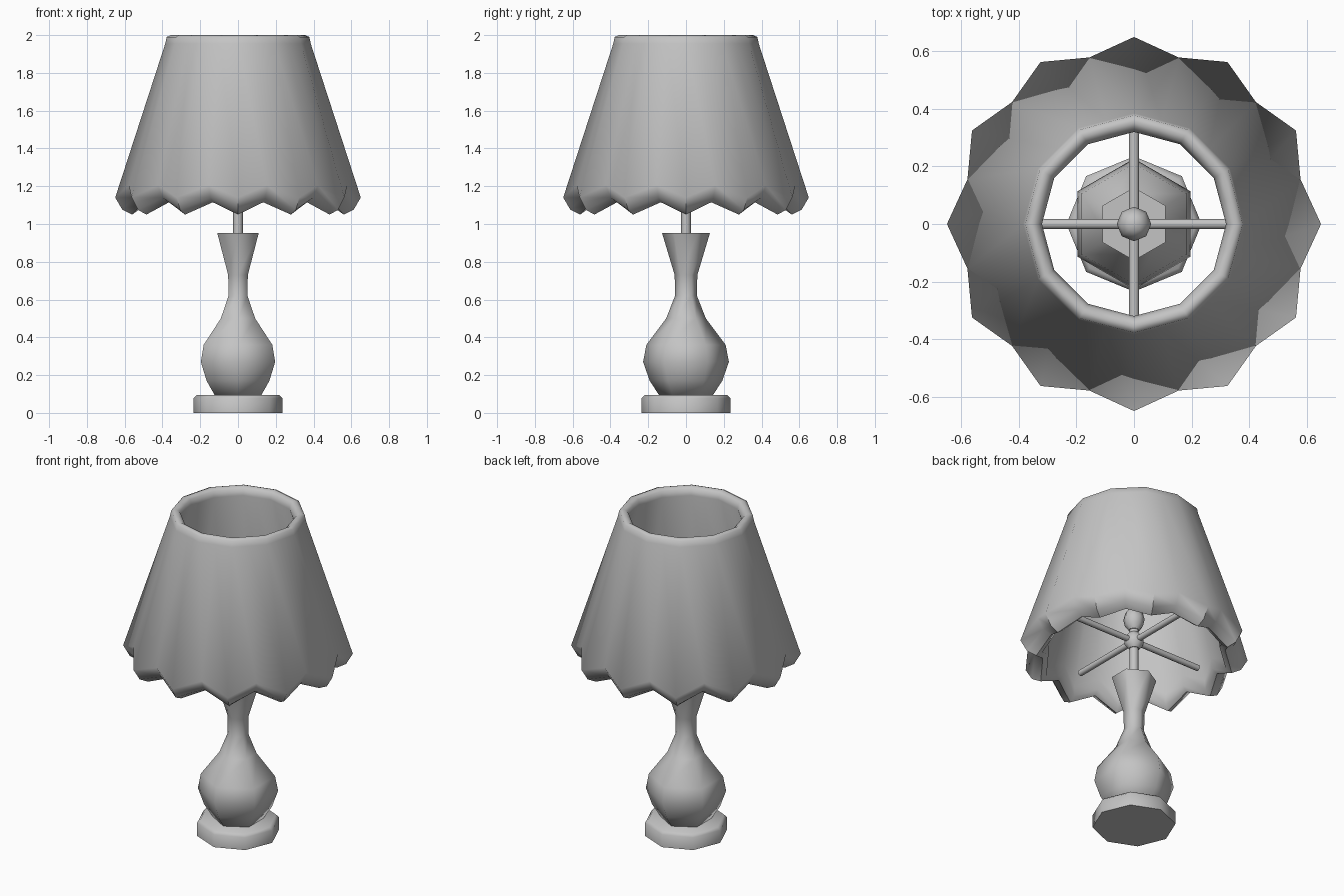
import bpy, bmesh
from math import sin, cos, pi, radians

if "Cube" in bpy.data.objects:
    bpy.data.objects.remove(bpy.data.objects["Cube"])

grey = bpy.data.materials.new("plain grey")
grey.use_nodes = True
colour = (0.55, 0.55, 0.55, 1)
grey.diffuse_color = colour
grey.node_tree.nodes["Principled BSDF"].inputs["Base Color"].default_value = colour


def build(name, columns, closed=False, caps=True, smooth=50):
    """Skin a ring of vertical profiles into one mesh object."""
    bm = bmesh.new()
    cols = [[bm.verts.new(p) for p in col] for col in columns]
    n, m = len(cols), len(cols[0])
    for i in range(n):
        a, b = cols[i], cols[(i + 1) % n]
        for j in range(m if closed else m - 1):
            k = (j + 1) % m
            bm.faces.new((a[j], b[j], b[k], a[k]))
    if caps and not closed:
        bm.faces.new([c[0] for c in cols])
        bm.faces.new([c[-1] for c in cols])
    bmesh.ops.recalc_face_normals(bm, faces=bm.faces)
    mesh = bpy.data.meshes.new(name)
    bm.to_mesh(mesh)
    bm.free()
    mesh.materials.append(grey)
    obj = bpy.data.objects.new(name, mesh)
    bpy.context.collection.objects.link(obj)
    bpy.ops.object.select_all(action='DESELECT')
    obj.select_set(True)
    bpy.context.view_layer.objects.active = obj
    bpy.ops.object.shade_smooth_by_angle(angle=radians(smooth))
    return obj


def lathe(name, profile, sides, phase=0.0, smooth=50):
    angles = [phase + 2 * pi * i / sides for i in range(sides)]
    return build(name, [[(r * cos(t), r * sin(t), z) for r, z in profile]
                        for t in angles], smooth=smooth)


# Octagonal foot with a chamfered top edge
lathe("base", [(0.235, 0), (0.235, 0.078), (0.217, 0.096)], 8)

# Six-sided vase body with a flared neck
lathe("vase_body", [(0.14, 0.09), (0.192, 0.17), (0.227, 0.27), (0.21, 0.36),
                    (0.105, 0.5), (0.058, 0.62), (0.06, 0.73), (0.127, 0.953)],
      6, pi / 2, smooth=65)

# Stem, hub and finial
lathe("stem", [(0.026, 0.94), (0.026, 1.3)], 8)
lathe("hub", [(0.03, 1.15), (0.055, 1.18), (0.055, 1.22), (0.03, 1.25)], 8)
lathe("finial", [(0.03, 1.27), (0.052, 1.3), (0.06, 1.34), (0.05, 1.38),
                 (0.025, 1.405)], 8)

# Four spokes holding the shade
for i, side in enumerate(("left", "back", "right", "front")):
    spoke = lathe(side + "_spoke", [(0.018, 0), (0.018, 0.47)], 8)
    spoke.rotation_euler = (0, pi / 2, i * pi / 2)
    spoke.location.z = 1.2

# Twelve-sided shade: rounded rim, scalloped hem rolled inward
rim = [(0.32, 1.95), (0.33, 1.985), (0.355, 2.0), (0.378, 1.99), (0.385, 1.955)]
hem = [(0.65, 1.14), (0.612, 1.075), (0.56, 1.05), (0.525, 1.075), (0.52, 1.14)]
columns = []
for i in range(24):
    t = i * pi / 12
    valley = i % 2
    rim_scale = cos(pi / 12) if valley else 1
    hem_scale = 0.922 if valley else 1
    points = [(r * rim_scale, z) for r, z in rim]
    points += [(r * hem_scale, z + 0.065 * valley) for r, z in hem]
    columns.append([(r * cos(t), r * sin(t), z) for r, z in points])
build("lamp_shade", columns, closed=True, smooth=60)
